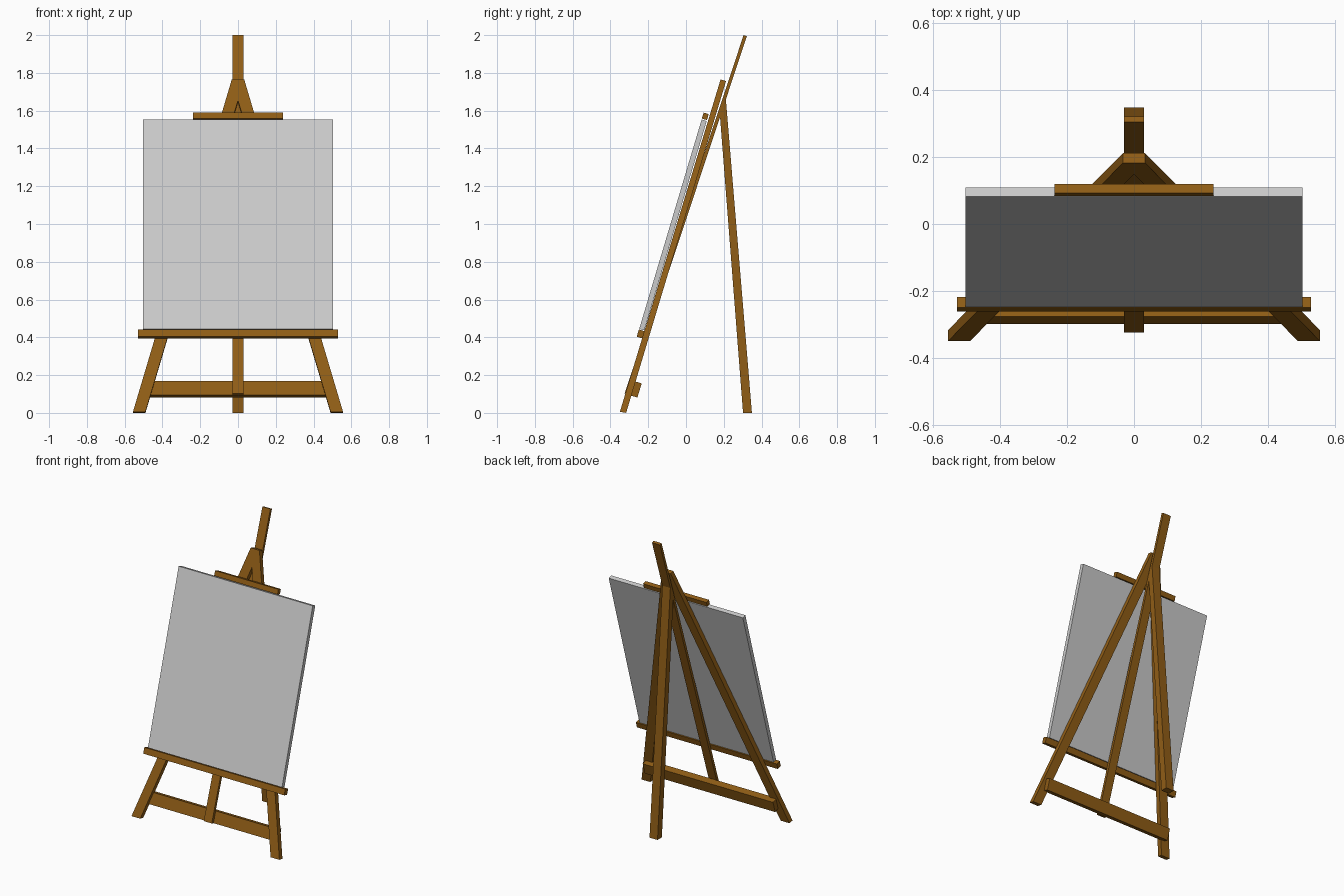
import bpy
import math
import bmesh

if "Cube" in bpy.data.objects:
    bpy.data.objects.remove(bpy.data.objects["Cube"])

wood = bpy.data.materials.new("wood")
wood.diffuse_color = (0.28, 0.11, 0.008, 1)
wood.use_nodes = True
wood.node_tree.nodes["Principled BSDF"].inputs["Base Color"].default_value = wood.diffuse_color


def board(name, size, y, z, tilt, mat=wood):
    """Box centred on x = 0, leaning back by tilt degrees."""
    bpy.ops.mesh.primitive_cube_add(size=1, location=(0, y, z),
                                    rotation=(-math.radians(tilt), 0, 0))
    ob = bpy.context.object
    ob.name = name
    ob.scale = size
    if mat:
        ob.data.materials.append(mat)
    return ob


def beam(name, foot, top, mirror=False):
    """Straight beam between two rectangles: (x0, x1, (y, z) front, (y, z) back)."""
    bm = bmesh.new()
    rings = []
    for x0, x1, f, b in (foot, top):
        rings.append([bm.verts.new(p) for p in
                      ((x0, *f), (x1, *f), (x1, *b), (x0, *b))])
    lo, hi = rings
    bm.faces.new(lo[::-1])
    bm.faces.new(hi)
    for i in range(4):
        j = (i + 1) % 4
        bm.faces.new((lo[i], lo[j], hi[j], hi[i]))
    bmesh.ops.recalc_face_normals(bm, faces=bm.faces)
    me = bpy.data.meshes.new(name)
    bm.to_mesh(me)
    bm.free()
    me.materials.append(wood)
    ob = bpy.data.objects.new(name, me)
    bpy.context.collection.objects.link(ob)
    if mirror:
        m = ob.modifiers.new("mirror", 'MIRROR')
        m.use_mirror_merge = False
    return ob


# splayed front legs, crossing at the top
beam("front_legs",
     (0.490, 0.556, (-0.350, 0.006), (-0.317, 0.0)),
     (-0.033, 0.033, (0.183, 1.765), (0.212, 1.757)), mirror=True)

# rear prop leg, its top cut along the mast
beam("back_leg",
     (-0.03, 0.03, (0.302, 0.0), (0.349, 0.0)),
     (-0.03, 0.03, (0.180, 1.57), (0.211, 1.66)))

# thin central mast
beam("mast",
     (-0.03, 0.03, (-0.325, 0.103), (-0.307, 0.097)),
     (-0.03, 0.03, (0.305, 2.0), (0.322, 1.994)))

# cross pieces
board("lower_crossbar", (0.98, 0.044, 0.078), -0.267, 0.125, 17)
board("canvas_ledge", (1.06, 0.032, 0.040), -0.240, 0.418, 16.6)
board("top_clamp", (0.476, 0.028, 0.033), 0.102, 1.570, 16.6)

# canvas panel
board("canvas", (1.008, 0.028, 1.156), -0.069, 0.995, 16.6, None)
